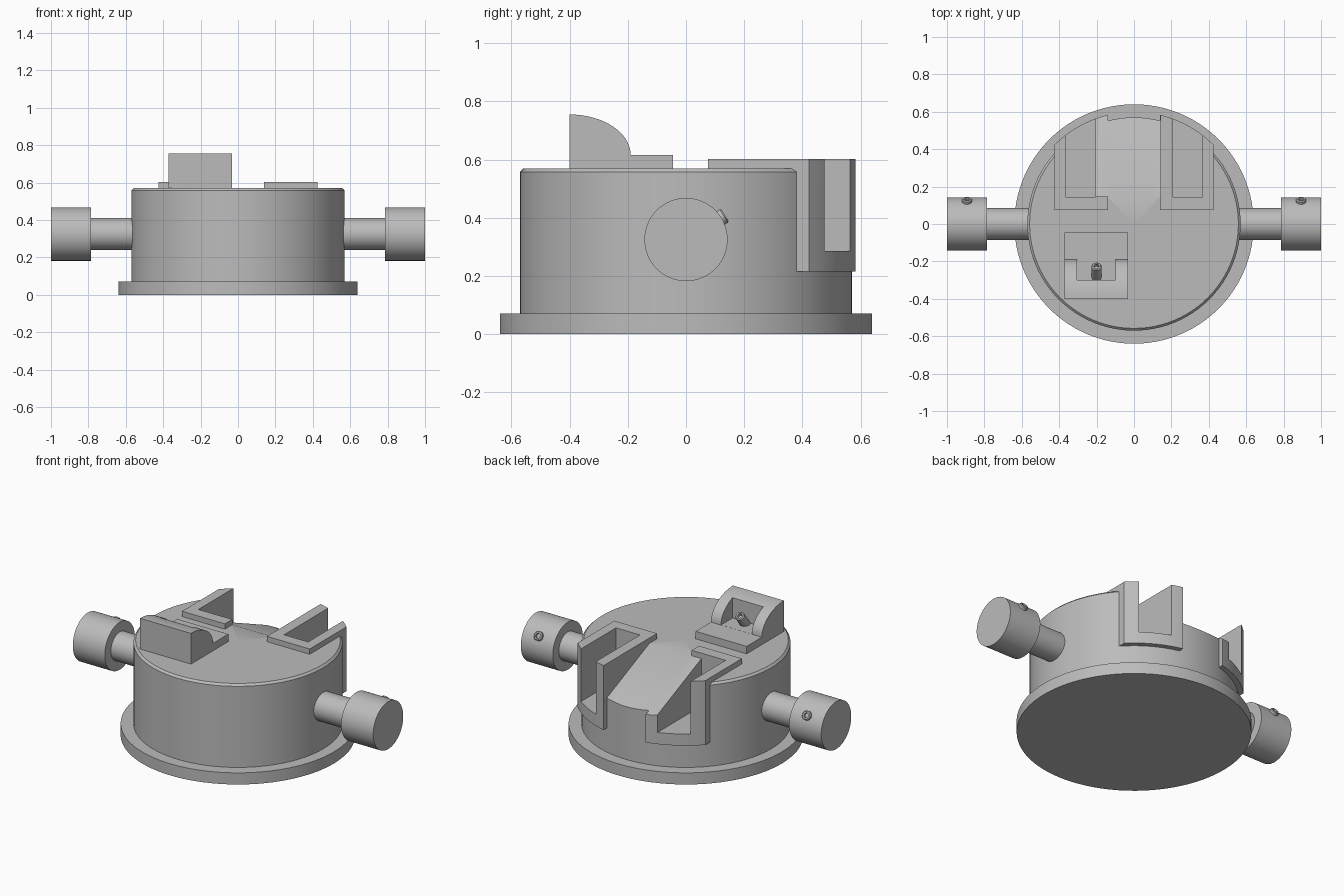
import bpy, bmesh, math
from mathutils import Vector

cube = bpy.data.objects.get("Cube")
if cube:
    bpy.data.objects.remove(cube, do_unlink=True)

grey = bpy.data.materials.new("plain grey")
grey.use_nodes = True
COLOUR = (0.5, 0.5, 0.5, 1)
grey.diffuse_color = COLOUR
grey.node_tree.nodes["Principled BSDF"].inputs["Base Color"].default_value = COLOUR


def finish(name, bm):
    bmesh.ops.recalc_face_normals(bm, faces=bm.faces[:])
    mesh = bpy.data.meshes.new(name)
    bm.to_mesh(mesh)
    bm.free()
    mesh.materials.append(grey)
    ob = bpy.data.objects.new(name, mesh)
    bpy.context.collection.objects.link(ob)
    return ob


def lathe(name, profile, steps=96, origin=(0, 0, 0), axis=(0, 0, 1)):
    """Revolve (radius, height) points that start and end on the axis."""
    bm = bmesh.new()
    verts = [bm.verts.new((r, 0, h)) for r, h in profile]
    edges = [bm.edges.new(pair) for pair in zip(verts, verts[1:])]
    bmesh.ops.spin(bm, geom=verts + edges, cent=(0, 0, 0), axis=(0, 0, 1),
                   angle=math.tau, steps=steps)
    bmesh.ops.remove_doubles(bm, verts=bm.verts[:], dist=0.0001)
    turn = Vector((0, 0, 1)).rotation_difference(Vector(axis)).to_matrix()
    bmesh.ops.rotate(bm, verts=bm.verts[:], cent=(0, 0, 0), matrix=turn)
    bmesh.ops.translate(bm, verts=bm.verts[:], vec=origin)
    return finish(name, bm)


def prism(name, outline, low, high, place):
    """Extrude an outline from low to high; place maps (a, b, depth) to xyz."""
    bm = bmesh.new()
    face = bm.faces.new([bm.verts.new(place(a, b, low)) for a, b in outline])
    moved = bmesh.ops.extrude_face_region(bm, geom=[face])["geom"]
    shift = Vector(place(0, 0, high)) - Vector(place(0, 0, low))
    bmesh.ops.translate(bm, vec=shift,
                        verts=[v for v in moved if isinstance(v, bmesh.types.BMVert)])
    return finish(name, bm)


def plan(a, b, d):
    return (a, b, d)


def side(a, b, d):
    return (d, a, b)


def rect(x0, x1, y0, y1):
    return [(x0, y0), (x1, y0), (x1, y1), (x0, y1)]


def boolean(target, tool, operation):
    mod = target.modifiers.new("cut", "BOOLEAN")
    mod.operation, mod.solver, mod.object = operation, "EXACT", tool
    bpy.context.view_layer.objects.active = target
    bpy.ops.object.modifier_apply(modifier=mod.name)
    bpy.data.objects.remove(tool, do_unlink=True)


def smooth(ob):
    bpy.ops.object.select_all(action="DESELECT")
    ob.select_set(True)
    bpy.context.view_layer.objects.active = ob
    bpy.ops.object.shade_smooth_by_angle(angle=math.radians(25))


def screw(name, origin, axis, length):
    """Small hollow-headed screw whose head ends at length."""
    smooth(lathe(name, [(0, 0), (0.027, 0), (0.027, length - 0.005),
                        (0.022, length), (0.014, length),
                        (0.014, length - 0.02), (0, length - 0.02)], 24, origin, axis))


# Round base flange and chamfered drum
smooth(lathe("base_flange", [(0, 0), (0.64, 0), (0.64, 0.07), (0, 0.07)]))
body = lathe("drum_body", [(0, 0.03), (0.57, 0.03), (0.57, 0.558), (0.558, 0.57), (0, 0.57)])

# Two rear brackets with a curved back, joined to the drum
X0, X1, R = 0.14, 0.425, 0.6
start, end = math.acos(X1 / R), math.acos(X0 / R)
arc = [start + (end - start) * i / 12 for i in range(13)]
outline = [(X0, 0.075), (X1, 0.075)] + [(R * math.cos(t), R * math.sin(t)) for t in arc]
for s in (1, -1):
    bracket = prism("bracket", [(s * x, y) for x, y in outline], 0.215, 0.602, plan)
    boolean(body, bracket, "UNION")

# Pockets open at the top and back of each bracket
for s in (1, -1):
    pocket = prism("pocket", rect(s * 0.205, s * 0.365, 0.145, 0.8), 0.285, 0.8, plan)
    boolean(body, pocket, "DIFFERENCE")

# Sloping channel between the brackets, also trimming one inner wall
ramp = prism("ramp", [(0.146, 0.57), (0.8, 0.29), (0.8, 0.9), (0.146, 0.9)],
             -0.21, 0.1405, side)
boolean(body, ramp, "DIFFERENCE")
smooth(body)

# Front catch: low plate plus a quarter-round block with a notch
curve = [(-0.4 + 0.21 * math.sin(i * math.pi / 32), 0.615 + 0.14 * math.cos(i * math.pi / 32))
         for i in range(17)]
catch = prism("catch", [(-0.4, 0.56), (-0.045, 0.56), (-0.045, 0.615)] + curve[::-1],
              -0.372, -0.033, side)
notch = prism("notch", rect(-0.305, -0.1, -0.3, -0.1), 0.6155, 0.9, plan)
boolean(catch, notch, "DIFFERENCE")
smooth(catch)
screw("catch_screw", (-0.2, -0.285, 0.605), (0, 0.6, 0.8), 0.1)

# Side shafts, knobs and their set screws
for s, label in ((1, "left"), (-1, "right")):
    smooth(lathe(label + "_shaft", [(0, 0.5), (0.085, 0.5), (0.085, 0.8), (0, 0.8)],
                 48, (0, 0, 0.325), (s, 0, 0)))
    smooth(lathe(label + "_knob", [(0, 0.787), (0.143, 0.787), (0.143, 1), (0, 1)],
                 64, (0, 0, 0.325), (s, 0, 0)))
    screw(label + "_set_screw", (s * 0.893, 0, 0.325), (0, 0.85, 0.53), 0.158)
